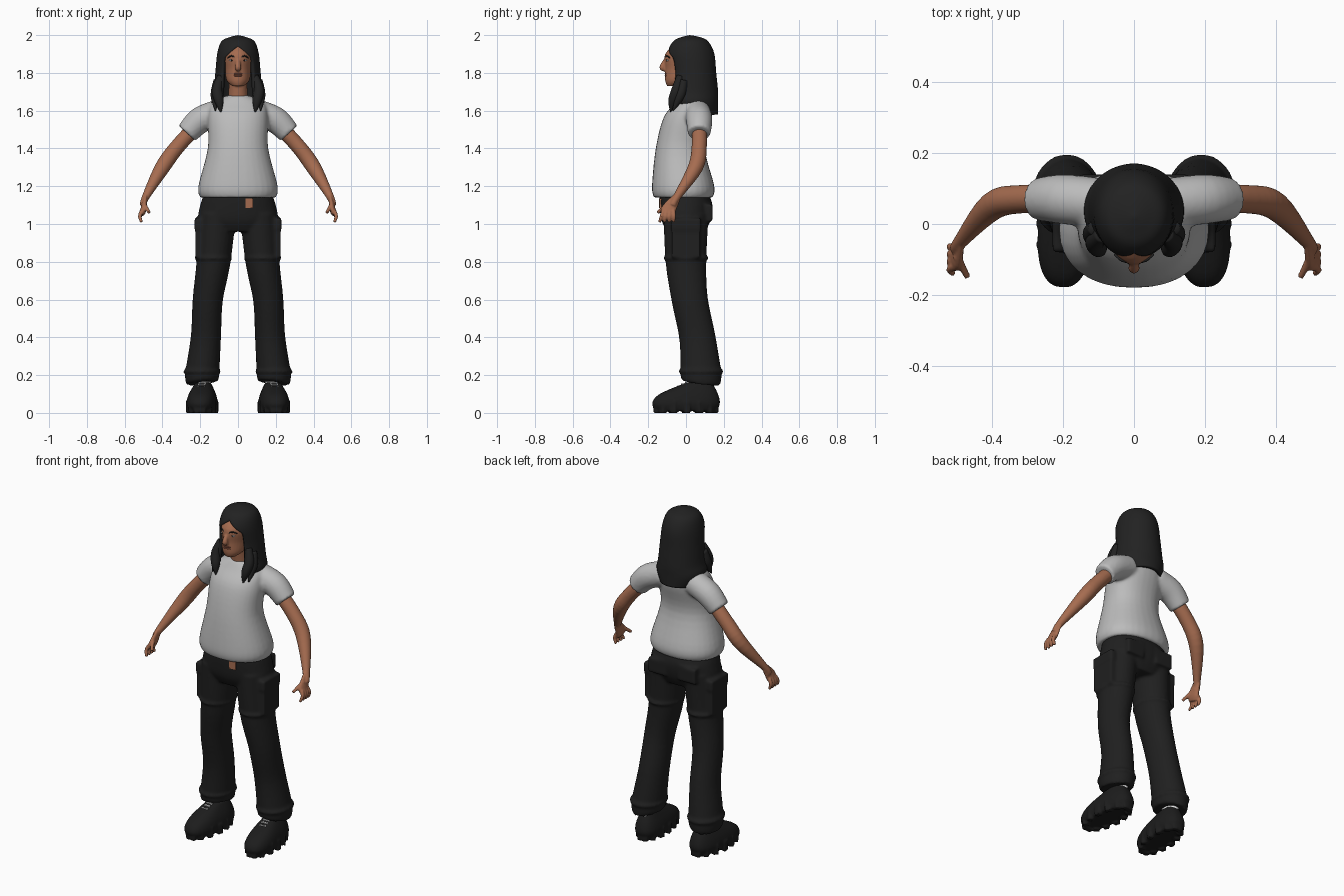
import bpy, bmesh, math
from mathutils import Vector, Matrix

default_cube = bpy.data.objects.get("Cube")
if default_cube:
    bpy.data.objects.remove(default_cube)


def material(name, red, green, blue):
    mat = bpy.data.materials.new(name)
    mat.use_nodes = True
    mat.diffuse_color = (red, green, blue, 1)
    shader = mat.node_tree.nodes["Principled BSDF"]
    shader.inputs["Base Color"].default_value = mat.diffuse_color
    shader.inputs["Roughness"].default_value = 0.8
    return mat


def grey(name, value):
    return material(name, value, value, value)


SKIN = material("skin", .38, .15, .08)
LIP = material("lip", .25, .08, .05)
HAIR = grey("black hair", .016)
SHIRT = grey("light grey cloth", .5)
PANTS = grey("black cloth", .014)
SHOE = grey("black leather", .012)
WHITE = grey("white", .75)
EYE = grey("dark eye", .02)


def spline(a, b, c, d, t):
    """Catmull-Rom blend between the values b and c."""
    slope_in, slope_out = (c - a) / 2, (d - b) / 2
    rise = c - b
    bend = 3 * rise - 2 * slope_in - slope_out
    return b + t * (slope_in + t * (bend + t * (slope_in + slope_out - 2 * rise)))


def refine(rows, steps=5):
    """Smoothly fill in extra rows between the given ones."""
    padded = [rows[0], *rows, rows[-1]]
    result = []
    for i in range(len(rows) - 1):
        for step in range(steps):
            result.append([spline(*column, step / steps) for column in zip(*padded[i:i + 4])])
    return result + [list(rows[-1])]


def bridge(bm, rings, closed=True):
    """Join rings of points with faces; closed rings also get end caps."""
    loops = [[bm.verts.new(point) for point in ring] for ring in rings]
    for low, high in zip(loops, loops[1:]):
        for i in range(0 if closed else 1, len(low)):
            bm.faces.new((low[i - 1], low[i], high[i], high[i - 1]))
    if closed:
        bm.faces.new(loops[0])
        bm.faces.new(loops[-1])


def trunk(bm, rows, square=1):
    """Level rings from rows of height, half width, front and back."""
    def soft(value):
        return math.copysign(abs(value) ** square, value)

    turns = [math.tau * i / 32 for i in range(32)]
    bridge(bm, [[(width * soft(math.sin(turn)),
                  (front + back) / 2 - (back - front) / 2 * soft(math.cos(turn)), height)
                 for turn in turns] for height, width, front, back in refine(rows)])


def tube(bm, rows, side=1, deep=1, sides=24):
    """Limb along rows of x, y, z and radius; deep widens it front to back."""
    rows = refine(rows)
    rings = []
    for i, (*centre, radius) in enumerate(rows):
        ahead, behind = rows[min(i + 1, len(rows) - 1)], rows[max(i - 1, 0)]
        along = (Vector(ahead[:3]) - Vector(behind[:3])).normalized()
        across = along.cross((0, 1, 0)).normalized()
        depth = across.cross(along) * deep
        ring = []
        for s in range(sides):
            turn = math.tau * s / sides
            point = Vector(centre) + radius * (across * math.cos(turn) + depth * math.sin(turn))
            ring.append((point.x * side, point.y, point.z))
        rings.append(ring)
    bridge(bm, rings)


def placed(at, size, turn=0):
    return Matrix.Translation(at) @ Matrix.Rotation(turn, 4, "Z") @ Matrix.Diagonal((*size, 1))


def box(bm, at, size, turn=0):
    bmesh.ops.create_cube(bm, size=1, matrix=placed(at, size, turn))


def ball(bm, at, size):
    bmesh.ops.create_uvsphere(bm, u_segments=16, v_segments=10, radius=1, matrix=placed(at, size))


def finish(name, bm, mat, voxel=0, relax=2, smooth=True):
    """Turn the bmesh into an object; a voxel size fuses it into one skin."""
    bmesh.ops.recalc_face_normals(bm, faces=bm.faces[:])
    for face in bm.faces:
        face.smooth = smooth
    mesh = bpy.data.meshes.new(name)
    bm.to_mesh(mesh)
    bm.free()
    mesh.materials.append(mat)
    part = bpy.data.objects.new(name, mesh)
    bpy.context.scene.collection.objects.link(part)
    if voxel:
        fuse = part.modifiers.new("fuse", "REMESH")
        fuse.mode, fuse.voxel_size, fuse.use_smooth_shade = "VOXEL", voxel, True
        part.modifiers.new("relax", "SMOOTH").iterations = relax
    return part


# Shirt: torso with two short sleeves
bm = bmesh.new()
trunk(bm, [(1.14, .2, -.17, .14), (1.2, .21, -.18, .15), (1.4, .16, -.16, .1),
           (1.56, .16, -.12, .13), (1.64, .14, -.06, .13), (1.68, .06, -.03, .09)], square=.9)
for side in (1, -1):
    tube(bm, [(.1, .06, 1.59, .07), (.2, .07, 1.55, .07), (.27, .07, 1.48, .06)], side)
finish("shirt", bm, SHIRT, voxel=.009, relax=4)

# Trousers: hips, legs, thigh seams, gathered cuffs and pockets
bm = bmesh.new()
trunk(bm, [(1.16, .18, -.14, .12), (1.1, .2, -.14, .14), (1.02, .21, -.13, .13),
           (.96, .16, -.1, .1)], square=.9)
for side in (1, -1):
    tube(bm, [(.11, 0, 1.05, .1), (.13, 0, .8, .09), (.16, .02, .6, .08),
              (.17, .06, .4, .08), (.19, .08, .2, .09), (.19, .08, .16, .08)], side, deep=1.2)
    for x, y, z in ((.13, 0, .82), (.19, .08, .22)):
        tube(bm, [(x, y, z + .02 * k, .1 - .02 * abs(k)) for k in (-1, 0, 1)], side, deep=1.2)
    box(bm, (side * .21, 0, .92), (.03, .15, .2))
    box(bm, (side * .21, 0, 1), (.04, .16, .06))
    box(bm, (side * .1, .12, 1.06), (.11, .04, .09))
finish("trousers", bm, PANTS, voxel=.009, relax=3)

# Strip of bare waist under the hem
bm = bmesh.new()
box(bm, (.06, -.137, 1.11), (.04, .009, .05), turn=.1)
finish("waist_skin", bm, SKIN, smooth=False)

# Arms with palm, fingers and thumb
for side, label in ((1, "left"), (-1, "right")):
    bm = bmesh.new()
    tube(bm, [(.2, .07, 1.54, .04), (.32, .07, 1.41, .04), (.4, .05, 1.3, .04),
              (.49, -.05, 1.14, .02), (.5, -.07, 1.1, .02)], side)
    tube(bm, [(.49, -.05, 1.14, .01), (.5, -.09, 1.08, .016), (.51, -.1, 1.05, .014)],
         side, deep=2.4)
    for i in range(4):
        tube(bm, [(.51, -.12 + .018 * i, 1.07, .01), (.52, -.13 + .022 * i, 1.04, .01),
                  (.51, -.14 + .025 * i, 1.01, .008)], side, sides=10)
    tube(bm, [(.5, -.09, 1.11, .012), (.47, -.15, 1.06, .009)], side, sides=10)
    finish(label + "_arm", bm, SKIN, voxel=.005)

# Head with neck and nose
bm = bmesh.new()
trunk(bm, [(1.73, .03, -.1, -.04), (1.76, .06, -.11, .04), (1.82, .07, -.11, .1),
           (1.9, .08, -.11, .14), (1.97, .04, -.04, .08)])
tube(bm, [(0, .04, 1.61, .06), (0, .02, 1.7, .05), (0, .01, 1.78, .05)])
tube(bm, [(0, -.1, 1.88, .01), (0, -.125, 1.83, .016), (0, -.11, 1.82, .012)], sides=12)
finish("head", bm, SKIN, voxel=.005)

# Lips, eyes and brows
lips, whites, pupils, brows = [bmesh.new() for _ in range(4)]
for height in (1.785, 1.795):
    ball(lips, (0, -.105, height), (.024, .008, .005))
for side in (1, -1):
    ball(whites, (side * .033, -.095, 1.866), (.014, .01, .005))
    ball(pupils, (side * .033, -.101, 1.866), (.005, .006, .005))
    tube(brows, [(.014, -.108, 1.88, .004), (.034, -.102, 1.89, .004),
                 (.055, -.086, 1.88, .003)], side, sides=8)
finish("lips", lips, LIP)
finish("eye_whites", whites, WHITE)
finish("pupils", pupils, EYE)
finish("eyebrows", brows, HAIR)

# Long hair: a shell that parts over the face and opens at the hem
rings = []
for height, width, front, back in refine([
        (1.99, 0, .02, .02), (1.98, .04, -.02, .07), (1.96, .08, -.06, .11),
        (1.9, .1, -.09, .14), (1.8, .11, -.08, .15), (1.7, .12, -.09, .16),
        (1.64, .13, -.08, .16), (1.58, .09, -.01, .16)]):
    opening = min(max(1.94 - height, 0) * 12, .75) + max(1.66 - height, 0) * 13
    turns = [opening + (math.tau - 2 * opening) * i / 48 for i in range(49)]
    rings.append([(width * math.sin(turn),
                   (front + back) / 2 - (back - front) / 2 * math.cos(turn), height)
                  for turn in turns])
bm = bmesh.new()
bridge(bm, rings, closed=False)
bmesh.ops.remove_doubles(bm, verts=bm.verts[:], dist=.0005)
hair = finish("hair", bm, HAIR)
shell = hair.modifiers.new("thickness", "SOLIDIFY")
shell.thickness, shell.offset = .02, 0

# Pointed locks resting on the chest
bm = bmesh.new()
for side in (1, -1):
    tube(bm, [(.09, -.03, 1.78, .02), (.11, -.05, 1.71, .027),
              (.1, -.07, 1.65, .024), (.09, -.08, 1.59, .003)], side)
    tube(bm, [(.11, -.01, 1.76, .02), (.12, -.03, 1.68, .025), (.12, -.07, 1.6, .003)], side)
finish("hair_locks", bm, HAIR)

# Chunky shoes with lugged soles, socks and laces
for side, label in ((1, "left"), (-1, "right")):
    shoe, sock, lace = [bmesh.new() for _ in range(3)]
    trunk(shoe, [(.01, .07, -.16, .16), (.05, .08, -.18, .18), (.1, .07, -.14, .17),
                 (.16, .04, 0, .14)], square=.8)
    lugs = 14
    for i in range(lugs):
        turn = math.tau * (i + .5) / lugs
        box(shoe, (.07 * math.sin(turn), .16 * math.cos(turn), .03), (.03, .03, .06), -turn)
    tube(sock, [(0, .09, .11, .04), (0, .09, .2, .04)], deep=1.5)
    for i in range(3):
        box(lace, (0, -.04 + .02 * i, .14 + .01 * i), (.04, .009, .009))
    stance = placed((side * .19, 0, 0), (1, 1, 1), side * .08)
    for bm in (shoe, sock, lace):
        bm.transform(stance)
    finish(label + "_shoe", shoe, SHOE, voxel=.007)
    finish(label + "_sock", sock, WHITE)
    finish(label + "_laces", lace, WHITE, smooth=False)
